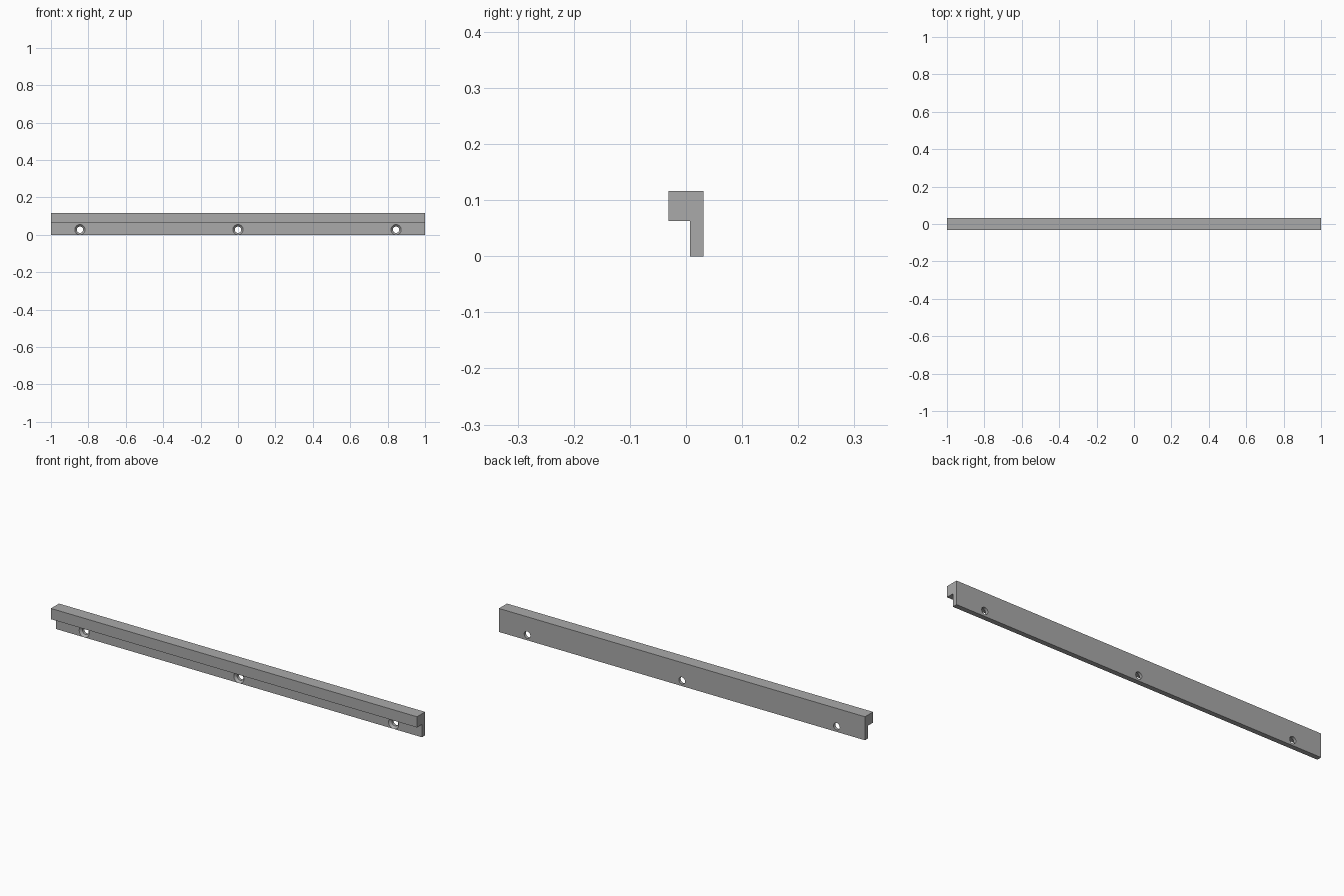
import bpy, bmesh
from mathutils import Matrix, Vector

cube = bpy.data.objects.get("Cube")
if cube:
    bpy.data.objects.remove(cube, do_unlink=True)

HALF = 1.0
FRONT, WEB, BACK = -0.0315, 0.007, 0.0315
STEP, TOP = 0.063, 0.116
HOLE_Z, HOLE_R, SINK_R, SINK_DEPTH = 0.027, 0.017, 0.0275, 0.0105

grey = bpy.data.materials.new("plain grey")
grey.use_nodes = True
colour = (0.4, 0.4, 0.4, 1)
grey.diffuse_color = colour
grey.node_tree.nodes["Principled BSDF"].inputs["Base Color"].default_value = colour


def make_object(name, bm):
    bmesh.ops.recalc_face_normals(bm, faces=bm.faces[:])
    mesh = bpy.data.meshes.new(name)
    bm.to_mesh(mesh)
    bm.free()
    mesh.materials.append(grey)
    ob = bpy.data.objects.new(name, mesh)
    bpy.context.collection.objects.link(ob)
    return ob


# Rail: stepped profile extruded along its length
bm = bmesh.new()
profile = [(BACK, 0), (BACK, TOP), (FRONT, TOP), (FRONT, STEP), (WEB, STEP), (WEB, 0)]
face = bm.faces.new([bm.verts.new((-HALF, y, z)) for y, z in profile])
ext = bmesh.ops.extrude_face_region(bm, geom=[face])
bmesh.ops.translate(bm, vec=(2 * HALF, 0, 0),
                    verts=[v for v in ext["geom"] if isinstance(v, bmesh.types.BMVert)])
rail = make_object("rail", bm)

# Countersunk screw holes: one turned profile, radius against depth
bm = bmesh.new()
slope = (SINK_R - HOLE_R) / SINK_DEPTH
lead = 0.004
turned = [(0, WEB - lead), (SINK_R + lead * slope, WEB - lead),
          (HOLE_R, WEB + SINK_DEPTH), (HOLE_R, BACK + 0.01), (0, BACK + 0.01)]
for x in (-0.845, 0, 0.845):
    verts = [bm.verts.new((x + r, y, HOLE_Z)) for r, y in turned]
    edges = [bm.edges.new(pair) for pair in zip(verts, verts[1:])]
    bmesh.ops.spin(bm, geom=verts + edges, cent=(x, 0, HOLE_Z), axis=(0, 1, 0),
                   angle=6.2831853, steps=32, use_duplicate=False)
bmesh.ops.remove_doubles(bm, verts=bm.verts[:], dist=0.00005)
cutter = make_object("screw_hole_cutter", bm)
cutter.hide_render = True

# Cut the holes and bake the result so that no helper remains
cut = rail.modifiers.new("screw holes", "BOOLEAN")
cut.operation = "DIFFERENCE"
cut.solver = "EXACT"
cut.object = cutter
bpy.context.view_layer.objects.active = rail
rail.select_set(True)
bpy.ops.object.modifier_apply(modifier=cut.name)
bpy.data.objects.remove(cutter, do_unlink=True)
bpy.ops.object.shade_smooth_by_angle(angle=0.5)
